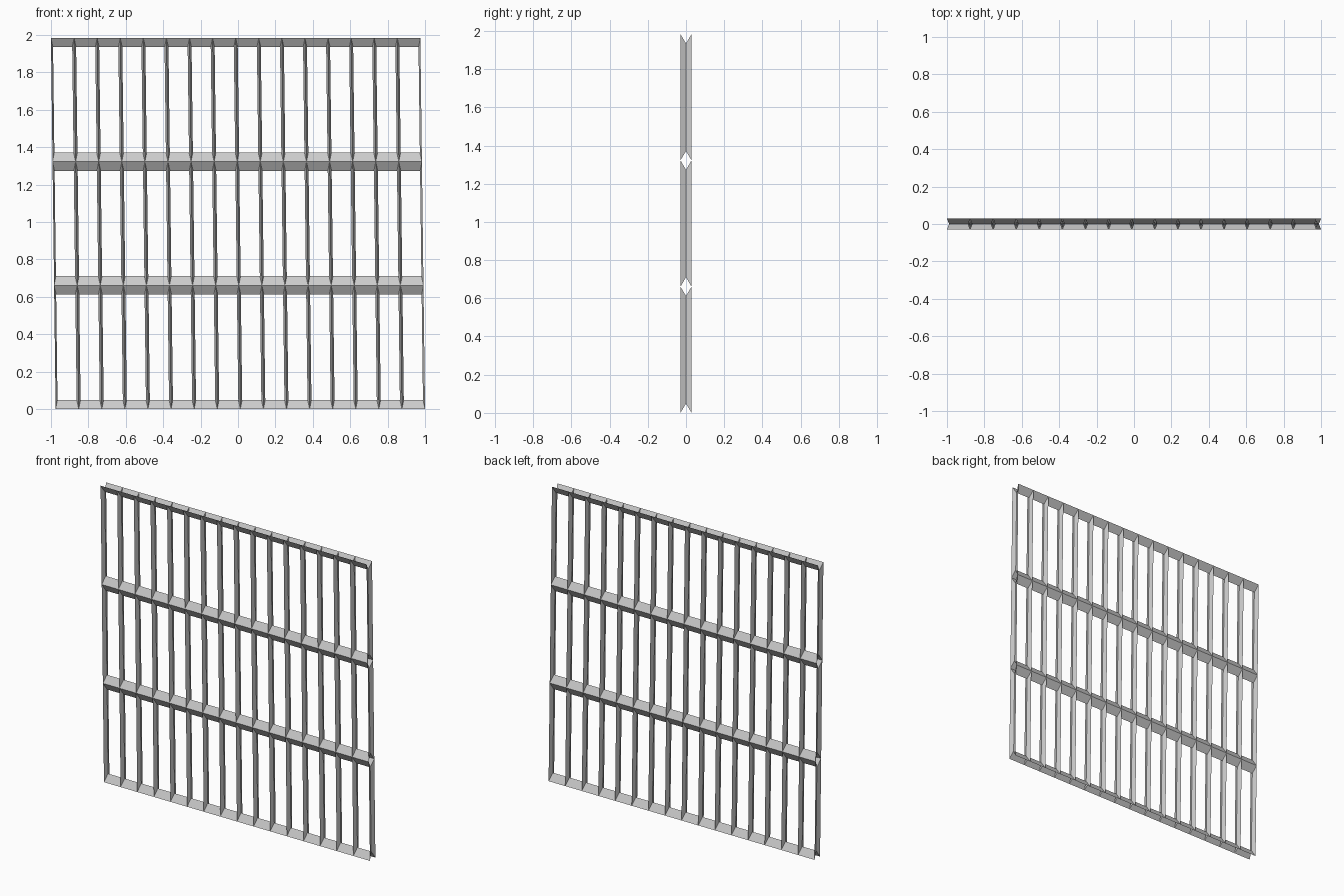
import bpy, bmesh

if "Cube" in bpy.data.objects:
    bpy.data.objects.remove(bpy.data.objects["Cube"])

COLS, ROWS = 16, 3
W, H = 1.975, 1.983        # overall width (before lean) and height
LEAN = 0.025               # sideways lean from bottom to top
BAR, RAIL, DEPTH = 0.0105, 0.049, 0.029   # half sizes of the diamond sections


def point(bm, x, y, z):
    return bm.verts.new((x + LEAN * (0.5 - z / H), y, z))


def window(bm, x0, x1, z0, z1):
    # chamfered surround of one opening: front and back corners to a mid-plane ring
    outer = [(x0, z0), (x1, z0), (x1, z1), (x0, z1)]
    inner = [(x0 + BAR, z0 + RAIL), (x1 - BAR, z0 + RAIL),
             (x1 - BAR, z1 - RAIL), (x0 + BAR, z1 - RAIL)]
    front = [point(bm, x, -DEPTH, z) for x, z in outer]
    back = [point(bm, x, DEPTH, z) for x, z in outer]
    mid = [point(bm, x, 0, z) for x, z in inner]
    for i in range(4):
        j = (i + 1) % 4
        bm.faces.new((front[i], front[j], mid[j], mid[i]))
        bm.faces.new((back[j], back[i], mid[i], mid[j]))


# lattice of diamond-section bars and rails, open along the outer border
bm = bmesh.new()
dx, dz = W / COLS, H / ROWS
for c in range(COLS):
    for r in range(ROWS):
        x, z = -W / 2 + c * dx, r * dz
        window(bm, x, x + dx, z, z + dz)
bmesh.ops.remove_doubles(bm, verts=bm.verts[:], dist=0.0005)

mesh = bpy.data.meshes.new("window_lattice")
bm.to_mesh(mesh)
bm.free()
bpy.context.collection.objects.link(bpy.data.objects.new("window_lattice", mesh))
